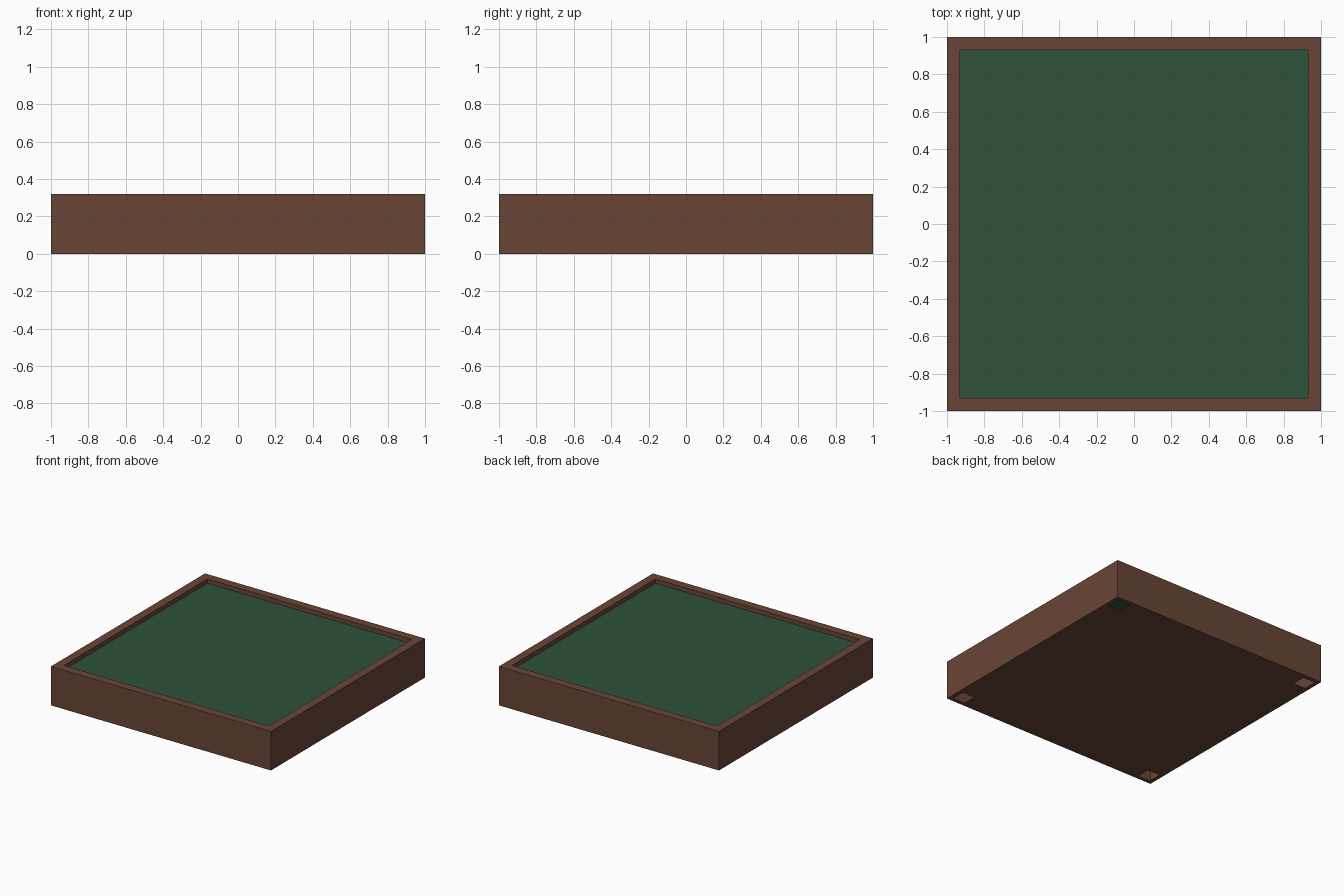
import bpy
import bmesh

if "Cube" in bpy.data.objects:
    bpy.data.objects.remove(bpy.data.objects["Cube"], do_unlink=True)


def material(name, rgb):
    mat = bpy.data.materials.new(name)
    mat.use_nodes = True
    colour = (*rgb, 1.0)
    mat.diffuse_color = colour
    mat.node_tree.nodes["Principled BSDF"].inputs["Base Color"].default_value = colour
    return mat


def finish(name, bm, mat):
    bmesh.ops.remove_doubles(bm, verts=bm.verts, dist=0.0005)
    bmesh.ops.recalc_face_normals(bm, faces=bm.faces)
    mesh = bpy.data.meshes.new(name)
    bm.to_mesh(mesh)
    bm.free()
    mesh.materials.append(mat)
    obj = bpy.data.objects.new(name, mesh)
    bpy.context.collection.objects.link(obj)
    return obj


def square_ring(bm, half, z):
    corners = ((-1, -1), (1, -1), (1, 1), (-1, 1))
    return [bm.verts.new((x * half, y * half, z)) for x, y in corners]


wood = material("brown_wood", (0.141, 0.060, 0.036))
felt = material("green_felt", (0.026, 0.084, 0.044))

HEIGHT, FELT_Z, INNER = 0.32, 0.285, 0.93
HOLE_IN, HOLE_OUT = 0.855, 0.965

# Frame: outer walls, flat rim and inner lip as one square profile
bm = bmesh.new()
profile = [(1, 0), (1, HEIGHT), (INNER, HEIGHT), (INNER, FELT_Z)]
rings = [square_ring(bm, half, z) for half, z in profile]
for low, high in zip(rings, rings[1:]):
    for i in range(4):
        j = (i + 1) % 4
        bm.faces.new((low[i], low[j], high[j], high[i]))
finish("frame", bm, wood)

# Base board with a square opening near each corner
bm = bmesh.new()
cuts = [-1, -HOLE_OUT, -HOLE_IN, HOLE_IN, HOLE_OUT, 1]
for i in range(5):
    for j in range(5):
        if i in (1, 3) and j in (1, 3):
            continue
        cell = ((i, j), (i, j + 1), (i + 1, j + 1), (i + 1, j))
        bm.faces.new([bm.verts.new((cuts[a], cuts[b], 0)) for a, b in cell])
base = finish("base_board", bm, wood)
if base.data.polygons[0].normal.z > 0:
    base.data.flip_normals()

# Felt playing surface inside the rim
bm = bmesh.new()
bm.faces.new(square_ring(bm, INNER, FELT_Z))
surface = finish("felt_surface", bm, felt)
if surface.data.polygons[0].normal.z < 0:
    surface.data.flip_normals()
